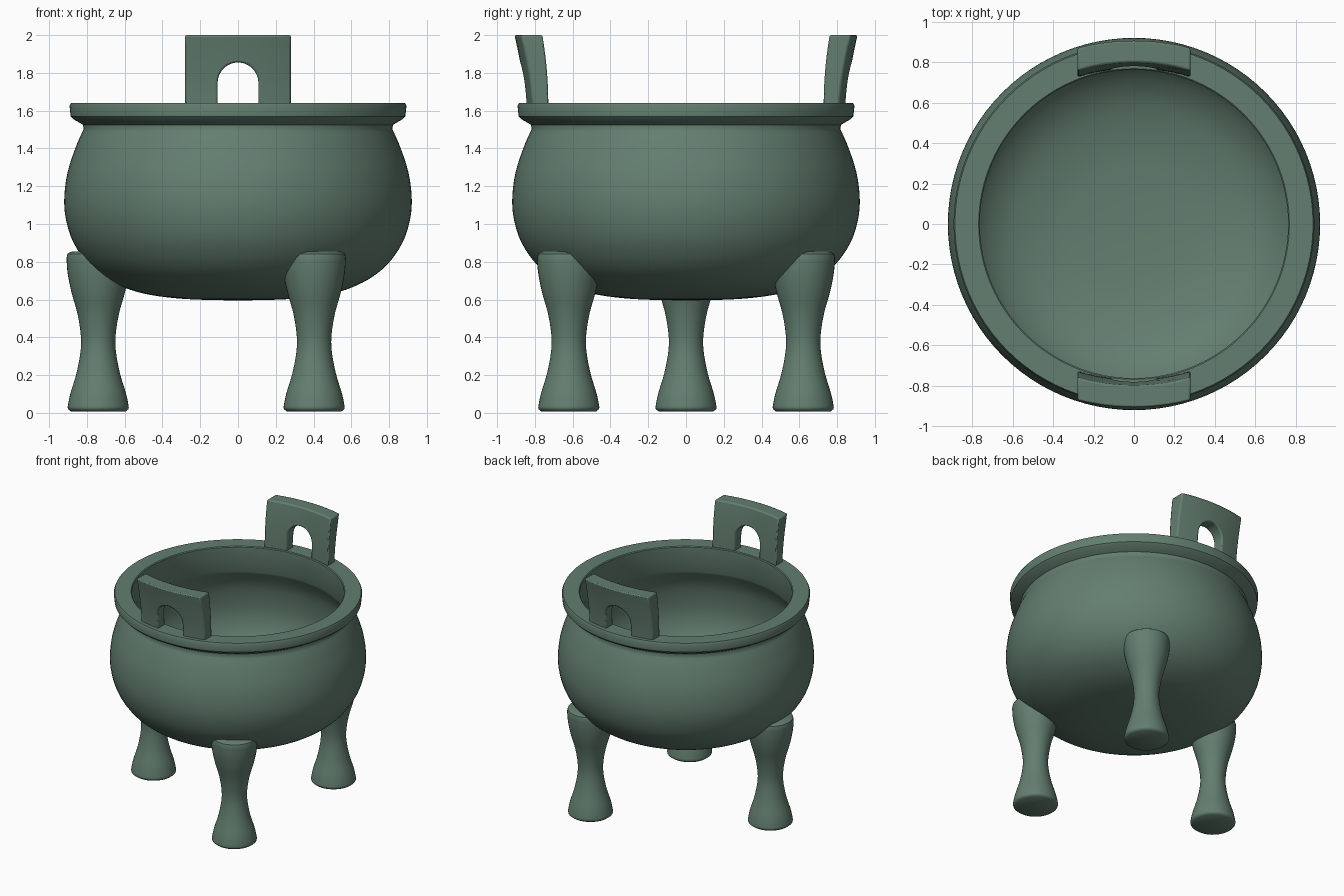
import bpy, bmesh, math
from mathutils import Vector

cube = bpy.data.objects.get("Cube")
if cube:
    bpy.data.objects.remove(cube, do_unlink=True)

bronze = bpy.data.materials.new("aged green bronze")
bronze.use_nodes = True
colour = (0.125, 0.21, 0.16, 1)
bronze.diffuse_color = colour
bronze.node_tree.nodes["Principled BSDF"].inputs["Base Color"].default_value = colour


def finish(name, bm):
    bmesh.ops.remove_doubles(bm, verts=bm.verts, dist=0.0005)
    bmesh.ops.recalc_face_normals(bm, faces=bm.faces)
    mesh = bpy.data.meshes.new(name)
    bm.to_mesh(mesh)
    bm.free()
    obj = bpy.data.objects.new(name, mesh)
    bpy.context.collection.objects.link(obj)
    mesh.materials.append(bronze)
    return obj


def smooth(obj, angle=35):
    bpy.ops.object.select_all(action='DESELECT')
    obj.select_set(True)
    bpy.context.view_layer.objects.active = obj
    bpy.ops.object.shade_smooth_by_angle(angle=math.radians(angle))


def curve(points, steps=5):
    """Smooth curve running through the given (radius, height) points."""
    p = [Vector(q) for q in points]
    p = [p[0]] + p + [p[-1]]
    out = []
    for a, b, c, d in zip(p, p[1:], p[2:], p[3:]):
        for i in range(steps):
            t = i / steps
            out.append(b + (c - a) * t / 2 + (2*a - 5*b + 4*c - d) * t*t / 2
                       + (3*b - a - 3*c + d) * t**3 / 2)
    return [tuple(v) for v in out] + [tuple(points[-1])]


def lathe(name, profile, segments, centre=(0, 0)):
    bm = bmesh.new()
    verts = [bm.verts.new((r, 0, z)) for r, z in profile]
    edges = [bm.edges.new(pair) for pair in zip(verts, verts[1:])]
    bmesh.ops.spin(bm, geom=verts + edges, cent=(0, 0, 0), axis=(0, 0, 1),
                   angle=math.tau, steps=segments)
    bmesh.ops.translate(bm, verts=bm.verts, vec=(*centre, 0))
    return finish(name, bm)


# Cauldron: bulging outside, flat everted rim, hollow inside
belly = curve([(0, .595), (.28, .603), (.5, .632), (.66, .69), (.78, .775), (.865, .89),
               (.908, 1.01), (.92, 1.13), (.903, 1.27), (.858, 1.41), (.818, 1.5)])
rim = [(.82, 1.525), (.872, 1.555), (.886, 1.57), (.892, 1.625), (.885, 1.64),
       (.768, 1.64), (.762, 1.634), (.762, 1.44)]
hollow = curve([(.762, 1.44), (.83, 1.3), (.855, 1.13), (.84, 1.0), (.79, .89),
                (.71, .8), (.59, .73), (.4, .68), (.2, .662), (0, .657)])
cauldron = lathe("cauldron", belly + rim + hollow, 96)
smooth(cauldron)

# Helper solid that trims the legs inside the cauldron wall
trim = lathe("leg_trimmer", [(max(r - .025, 0), z + .025) for r, z in belly]
             + [(0, 1.52)], 96)
trim.hide_render = True
trim.hide_set(True)

# Three waisted legs, set evenly around the base
leg_profile = ([(0, .008), (.145, .008), (.16, .02)]
               + curve([(.162, .03), (.148, .1), (.115, .21), (.093, .33), (.093, .42),
                        (.111, .53), (.142, .64), (.162, .74), (.168, .82)], 4)
               + [(.163, .842), (.145, .853), (0, .858)])
for name, turn in (("right_leg", 180), ("front_left_leg", -57), ("back_left_leg", 57)):
    a = math.radians(turn)
    leg = lathe(name, leg_profile, 40, (.74 * math.cos(a), .74 * math.sin(a)))
    cut = leg.modifiers.new("trim", 'BOOLEAN')
    cut.operation = 'DIFFERENCE'
    cut.solver = 'EXACT'
    cut.object = trim
    smooth(leg, 45)


# Upright handles: arched plates, curved with the rim and leaning outward
def handle(name, side):
    foot, spring, top = 1.625, 1.745, 2.0
    half, hole, rise = .28, .108, .11
    inner, outer = [], []
    for z in (foot, (foot + spring) / 2):
        inner.append((-hole, z))
        outer.append((-half, z))
    for i in range(25):
        a = math.pi * (1 - i / 24)
        c, s = math.cos(a), math.sin(a)
        m = max(abs(c), s)
        inner.append((hole * c, spring + rise * s))
        outer.append((half * c / m, spring + (top - spring) * s / m))
    for z in ((foot + spring) / 2, foot):
        inner.append((hole, z))
        outer.append((half, z))
    bm = bmesh.new()
    rows = []
    for k in range(5):
        t = k / 4
        rows.append([bm.verts.new((p[0] + (q[0] - p[0]) * t, 0, p[1] + (q[1] - p[1]) * t))
                     for p, q in zip(inner, outer)])
    for r0, r1 in zip(rows, rows[1:]):
        for i in range(len(r0) - 1):
            bm.faces.new((r0[i], r0[i + 1], r1[i + 1], r1[i]))
    solid = bmesh.ops.extrude_face_region(bm, geom=bm.faces[:])
    for v in solid["geom"]:
        if isinstance(v, bmesh.types.BMVert):
            v.co.y = 1
    for v in bm.verts:
        h = (v.co.z - foot) / (top - foot)
        near = .768 + .03 * h * h
        far = .85 + .058 * h ** 1.5
        radius = near + (far - near) * v.co.y
        v.co.y = side * math.sqrt(radius ** 2 - .8 * v.co.x ** 2)
    obj = finish(name, bm)
    bevel = obj.modifiers.new("soft edges", 'BEVEL')
    bevel.width = .01
    bevel.segments = 2
    bevel.limit_method = 'ANGLE'
    bevel.angle_limit = math.radians(50)
    smooth(obj)


handle("front_handle", -1)
handle("back_handle", 1)
